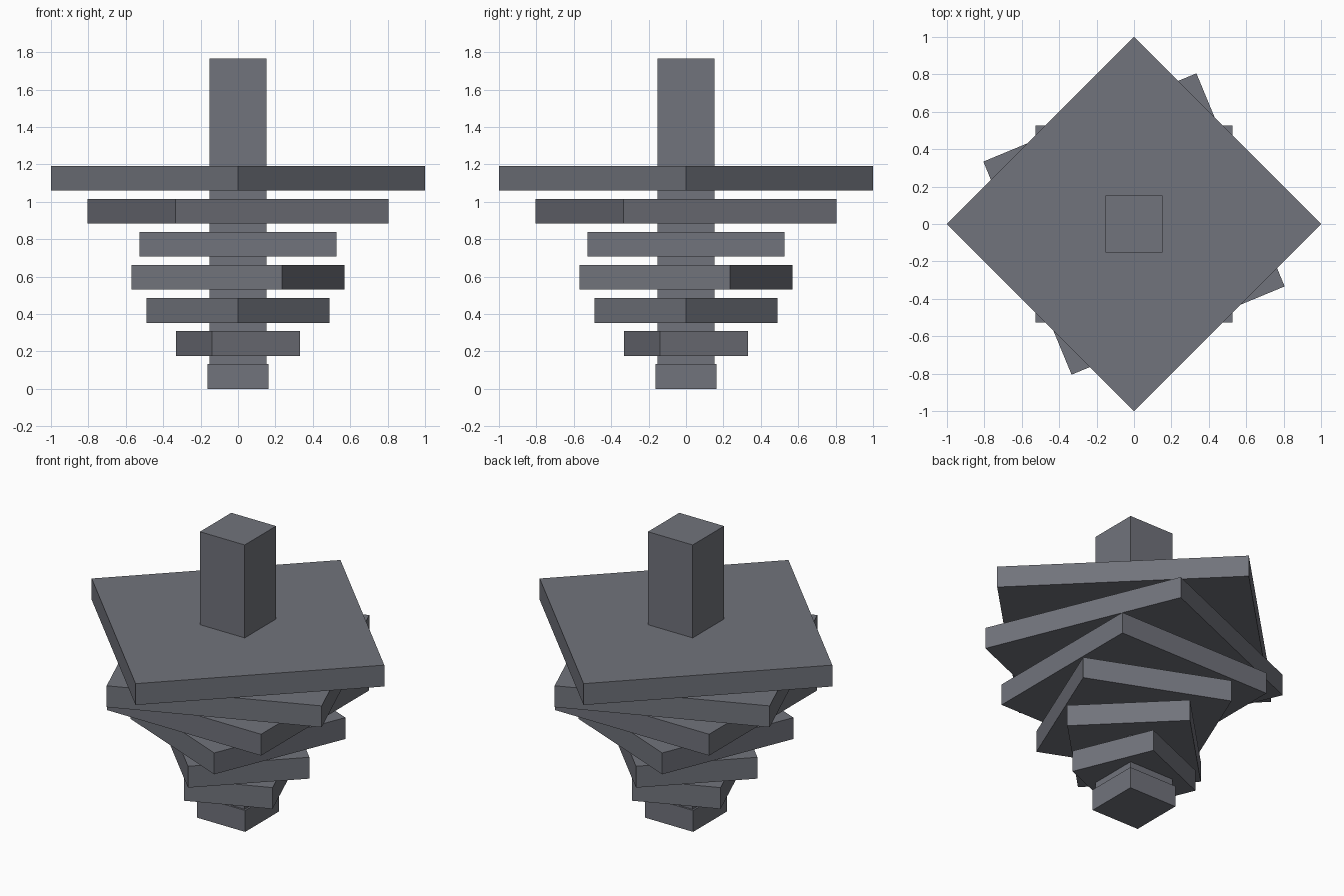
import bpy
import math

cube = bpy.data.objects.get("Cube")
if cube:
    bpy.data.objects.remove(cube, do_unlink=True)

slate = bpy.data.materials.new("slate_grey")
slate.use_nodes = True
colour = (0.165, 0.172, 0.2, 1)
slate.diffuse_color = colour
slate.node_tree.nodes["Principled BSDF"].inputs["Base Color"].default_value = colour


def box(name, width, bottom, top, turn=0):
    """Square block centred on the vertical axis."""
    bpy.ops.mesh.primitive_cube_add(size=1, location=(0, 0, (bottom + top) / 2))
    obj = bpy.context.object
    obj.name = name
    obj.scale = (width, width, top - bottom)
    bpy.ops.object.transform_apply(location=False, rotation=False, scale=True)
    obj.rotation_euler.z = turn
    obj.data.materials.append(slate)


# Central column running through the stack
box("column", 0.306, 0.03, 1.765)

# Seven slabs, each wider and turned a further sixteenth of a circle
STEP, THICKNESS = 0.1765, 0.132
for i in range(7):
    box(f"slab_{i + 1}", 0.328 + 0.181 * i, STEP * i, STEP * i + THICKNESS,
        math.radians(22.5 * i))
